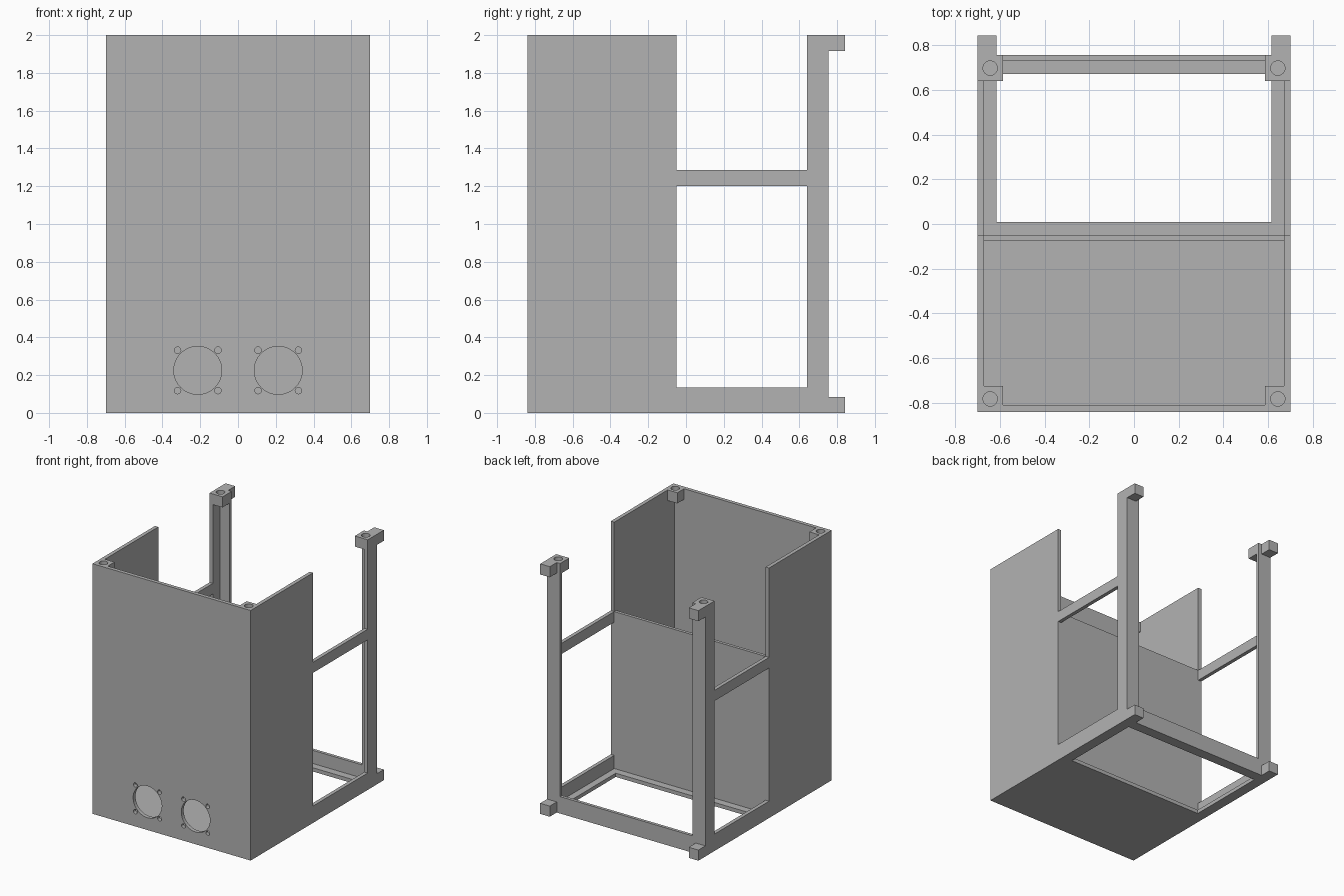
import bpy, bmesh
from mathutils import Matrix, Vector

cube = bpy.data.objects.get("Cube")
if cube:
    bpy.data.objects.remove(cube, do_unlink=True)

# Single grey plastic
grey = bpy.data.materials.new("grey_plastic")
grey.use_nodes = True
grey.diffuse_color = (0.45, 0.45, 0.45, 1)
grey.node_tree.nodes["Principled BSDF"].inputs["Base Color"].default_value = grey.diffuse_color

# Overall sizes
W, FRONT, BACK, TOP = 0.70, -0.84, 0.755, 2.0
T = 0.03                 # wall thickness
IN = W - T               # inner face of the side walls
RIM = 0.135              # height of the base rim
SHELF = 1.285            # top of the cross rail and divider
BLOCK = 0.085            # height of corner blocks and feet
BLOCK_X = 0.585          # inner edge of corner blocks and posts
POST_Y = 0.64            # front edge of the rear posts
WALL_END = -0.05         # rear edge of the closed compartment
LEDGE_X = 0.615          # inner edge of the base ledge


def finish(name, bm):
    bmesh.ops.recalc_face_normals(bm, faces=bm.faces)
    mesh = bpy.data.meshes.new(name)
    bm.to_mesh(mesh)
    bm.free()
    mesh.materials.append(grey)
    ob = bpy.data.objects.new(name, mesh)
    bpy.context.collection.objects.link(ob)
    return ob


def prism(name, outline, axis, lo, hi):
    """Extrude an outline of the two remaining axes along the given axis."""
    def place(p):
        v = list(p)
        v.insert(axis, lo)
        return Vector(v)
    bm = bmesh.new()
    face = bm.faces.new([bm.verts.new(place(p)) for p in outline])
    step = Vector((0, 0, 0))
    step[axis] = hi - lo
    new = bmesh.ops.extrude_face_region(bm, geom=[face])["geom"]
    bmesh.ops.translate(bm, vec=step, verts=[g for g in new if isinstance(g, bmesh.types.BMVert)])
    return finish(name, bm)


def box(name, x, y, z):
    return prism(name, [(x[0], y[0]), (x[1], y[0]), (x[1], y[1]), (x[0], y[1])], 2, *z)


def apply(ob, kind, **settings):
    mod = ob.modifiers.new(kind.title(), kind)
    for key, value in settings.items():
        setattr(mod, key, value)
    bpy.context.view_layer.objects.active = ob
    bpy.ops.object.modifier_apply(modifier=mod.name)


def mirror(ob):
    apply(ob, 'MIRROR', use_mirror_merge=False)


def cut(ob, cutter):
    apply(ob, 'BOOLEAN', operation='DIFFERENCE', solver='EXACT', object=cutter)


def cylinder(bm, centre, radius, depth, turn):
    bmesh.ops.create_cone(bm, cap_ends=True, segments=40, radius1=radius, radius2=radius,
                          depth=depth, matrix=Matrix.Translation(centre) @ turn)


# Cutters: fan openings with their screw holes, and blind corner holes
upright = Matrix.Identity(4)
lying = Matrix.Rotation(1.5707963, 4, 'X')
bm = bmesh.new()
for side in (-1, 1):
    cx, cz = side * 0.213, 0.225
    cylinder(bm, (cx, FRONT, cz), 0.127, 0.2, lying)
    for dx in (-1, 1):
        for dz in (-1, 1):
            cylinder(bm, (cx + dx * 0.107, FRONT, cz + dz * 0.107), 0.017, 0.2, lying)
fan_cutter = finish("fan_cutter", bm)

bm = bmesh.new()
for side in (-1, 1):
    for y in (-0.782, 0.697):
        cylinder(bm, (side * 0.643, y, TOP), 0.032, 0.12, upright)
screw_cutter = finish("screw_cutter", bm)

side_cutter = box("side_window_cutter", (-1, 1), (WALL_END, POST_Y), (RIM, SHELF - BLOCK))
base_cutter = box("base_window_cutter", (-LEDGE_X, LEDGE_X), (0.01, 0.67), (-0.1, 0.1))
cutters = [fan_cutter, screw_cutter, side_cutter, base_cutter]
for c in cutters:
    c.hide_render = True

# Front panel
front = box("front_panel", (-W, W), (FRONT, FRONT + T), (0, TOP))
cut(front, fan_cutter)
cut(front, screw_cutter)

# Side frames: closed wall, cross rail, rear post and base rim
sides = prism("side_frames", [
    (FRONT + T, 0), (BACK, 0), (BACK, TOP), (POST_Y, TOP), (POST_Y, SHELF),
    (WALL_END, SHELF), (WALL_END, TOP), (FRONT + T, TOP)], 0, IN, W)
mirror(sides)
cut(sides, side_cutter)
cut(sides, screw_cutter)

# Rear frame: low rim with the back half of both angled posts
rear_y = BACK - 0.025
prism("rear_frame", [
    (-IN, 0), (IN, 0), (IN, TOP), (BLOCK_X, TOP), (BLOCK_X, RIM),
    (-BLOCK_X, RIM), (-BLOCK_X, TOP), (-IN, TOP)], 1, rear_y, BACK)

# Base plate with a large rear opening
base = box("base_plate", (-IN, IN), (FRONT + T, rear_y), (0, T))
cut(base, base_cutter)

# Divider at the back of the closed compartment
box("divider_panel", (-IN, IN), (WALL_END - 0.025, WALL_END), (T, SHELF))

# Corner blocks with screw holes
for name, y in (("front_corner_blocks", (FRONT + T, -0.725)), ("rear_corner_blocks", (POST_Y, rear_y))):
    block = box(name, (BLOCK_X, IN), y, (TOP - BLOCK, TOP))
    mirror(block)
    cut(block, screw_cutter)

# Rear stand-off feet
for name, z in (("lower_rear_feet", 0), ("upper_rear_feet", TOP - BLOCK)):
    mirror(box(name, (LEDGE_X, W), (BACK, 0.843), (z, z + BLOCK)))

for c in cutters:
    bpy.data.objects.remove(c, do_unlink=True)
